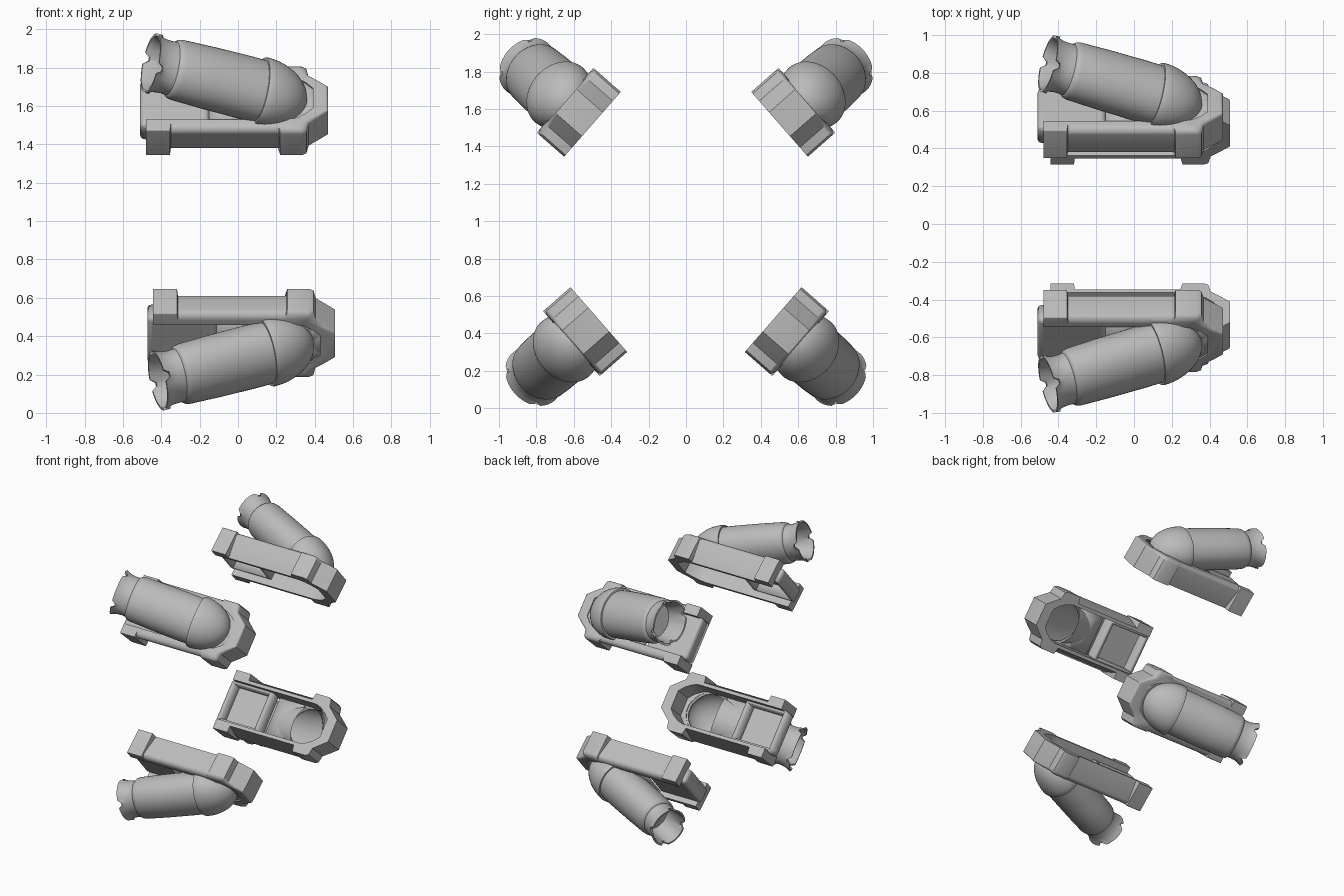
import bpy, bmesh, math
from mathutils import Matrix, Vector

old = bpy.data.objects.get("Cube")
if old:
    bpy.data.objects.remove(old)

grey = bpy.data.materials.new("hull_grey")
grey.use_nodes = True
grey.diffuse_color = (0.5, 0.5, 0.5, 1)
grey.node_tree.nodes["Principled BSDF"].inputs["Base Color"].default_value = (0.5, 0.5, 0.5, 1)

TILT = math.radians(21.3)
AXIS = Vector((-math.cos(TILT), 0, math.sin(TILT)))
UP = Vector((math.sin(TILT), 0, math.cos(TILT)))
SIDE = Vector((0, 1, 0))
SEAM = Vector((0.12, 0, 0.24))
SEGMENTS = 48


def finish(bm, name):
    bmesh.ops.remove_doubles(bm, verts=bm.verts, dist=0.0001)
    bmesh.ops.recalc_face_normals(bm, faces=bm.faces)
    mesh = bpy.data.meshes.new(name)
    bm.to_mesh(mesh)
    bm.free()
    mesh.materials.append(grey)
    return mesh


def skin(bm, rings, closed=True):
    """Join successive vertex rings with quads."""
    for a, b in zip(rings, rings[1:]):
        count = len(a)
        for i in range(count if closed else count - 1):
            j = (i + 1) % count
            bm.faces.new((a[i], a[j], b[j], b[i]))


def revolve(profile, name, notch_from=None, floor=None):
    """Sweep a (distance, radius) profile round the barrel axis as a flattened tube."""
    bm = bmesh.new()
    rings = []
    for dist, radius in profile:
        ring = []
        for i in range(SEGMENTS):
            a = 2 * math.pi * (i + 0.5) / SEGMENTS
            d = dist
            if notch_from and dist > notch_from and i % 12 in (5, 6):
                d = notch_from
            ring.append(bm.verts.new(SEAM + AXIS * d + SIDE * radius * math.cos(a)
                                     + UP * 0.85 * radius * math.sin(a)))
        rings.append(ring)
    skin(bm, rings)
    if floor:
        # Open the underside into the frame
        bmesh.ops.bisect_plane(bm, geom=bm.verts[:] + bm.edges[:] + bm.faces[:],
                               plane_co=(0, 0, floor), plane_no=(0, 0, 1), clear_inner=True)
    return finish(bm, name)


# Hollow domed elbow with a lip over the barrel
dome_profile = [(0.012, 0.17), (0.012, 0.19)]
for k in range(13):
    a = math.pi / 2 * k / 12
    dome_profile.append((-0.25 * math.sin(a), max(0.194 * math.cos(a), 0.0002)))
dome = revolve(dome_profile, "elbow_dome", floor=0.15)

# Barrel with rounded shoulder, open into the dome
barrel = revolve([(-0.01, 0.176), (0.1, 0.178), (0.3, 0.176), (0.47, 0.171),
                  (0.49, 0.166), (0.502, 0.156), (0.506, 0.14)], "barrel")

# Flared, notched and hollow collar
collar = revolve([(0.50, 0.152), (0.53, 0.149), (0.56, 0.151), (0.59, 0.158), (0.617, 0.17),
                  (0.617, 0.156), (0.59, 0.145), (0.50, 0.134), (0.45, 0.13), (0.45, 0.001)],
                 "collar", notch_from=0.59)

# U-shaped frame with waisted sides between its end blocks:
# outer x, half width below, half width above, inner x, inner half width, top, rounding
half = [(-0.48, 0.23, 0.23, -0.48, 0.155, 0.195, 0.1), (-0.355, 0.23, 0.23, -0.355, 0.155, 0.195, 0.1),
        (-0.35, 0.18, 0.222, -0.35, 0.155, 0.195, 0.6), (0.215, 0.18, 0.222, 0.20, 0.155, 0.195, 0.6),
        (0.22, 0.23, 0.23, 0.205, 0.155, 0.195, 0.5), (0.335, 0.23, 0.23, 0.25, 0.155, 0.195, 0.5),
        (0.357, 0.218, 0.218, 0.27, 0.15, 0.195, 0.5), (0.368, 0.165, 0.165, 0.30, 0.14, 0.19, 0.4),
        (0.42, 0.125, 0.125, 0.35, 0.11, 0.19, 0.3), (0.47, 0.085, 0.085, 0.39, 0.07, 0.188, 0.2)]
bm = bmesh.new()
sections = []
for sign, points in ((1, half), (-1, half[::-1])):
    for xo, w_low, w_top, xi, wi, top, soft in points:
        outer, inner = Vector((xo, sign * w_top, 0)), Vector((xi, sign * wi, 0))
        # Quarter-round upper outer edge
        section = [Vector((xo, sign * w_low, 0))]
        for k in range(5):
            a = math.pi / 2 * k / 4
            p = outer.lerp(inner, soft * (1 - math.cos(a)))
            section.append(p + Vector((0, 0, top - 0.06 * soft * (1 - math.sin(a)))))
        section += [inner + Vector((0, 0, top)), inner]
        sections.append([bm.verts.new(p) for p in section])
skin(bm, sections)
bm.faces.new(sections[0])
bm.faces.new(sections[-1])
frame = finish(bm, "frame")

# Deck between the rails, with an opening that follows the dome
bm = bmesh.new()
opening = [(-0.15, 0.18, -0.15, 0), (0, 0.18, 0, 0), (0.05, 0.18, 0.05, 0.09),
           (0.1, 0.18, 0.1, 0.135), (0.2, 0.18, 0.2, 0.16), (0.27, 0.175, 0.27, 0.13),
           (0.36, 0.14, 0.32, 0.08), (0.42, 0.08, 0.34, 0.04), (0.42, 0, 0.345, 0)]
for sign in (1, -1):
    skin(bm, [[bm.verts.new((xo, sign * wo, 0.18)), bm.verts.new((xi, sign * wi, 0.18))]
              for xo, wo, xi, wi in opening], closed=False)
deck = finish(bm, "deck")

# Hollow housing between the rails, open on its inner side
bm = bmesh.new()
bmesh.ops.create_cube(bm, size=1, matrix=Matrix.Translation((-0.33, 0, 0.105))
                      @ Matrix.Diagonal((0.36, 0.33, 0.11, 1)))
bm.normal_update()
bmesh.ops.delete(bm, geom=[f for f in bm.faces if f.normal.z < -0.5], context='FACES')
housing = finish(bm, "end_housing")


def place(mesh, label, matrix, bevel=0, wall=0):
    ob = bpy.data.objects.new(label + "_" + mesh.name, mesh)
    bpy.context.collection.objects.link(ob)
    ob.matrix_world = matrix
    if bevel:
        m = ob.modifiers.new("round_edges", 'BEVEL')
        m.width = bevel
        m.segments = 3
        m.limit_method = 'ANGLE'
        m.angle_limit = math.radians(40)
    if wall:
        m = ob.modifiers.new("wall", 'SOLIDIFY')
        m.thickness = wall
        m.offset = -1
    bpy.ops.object.select_all(action='DESELECT')
    ob.select_set(True)
    bpy.context.view_layer.objects.active = ob
    bpy.ops.object.shade_smooth_by_angle(angle=math.radians(40))


# Four pods, each facing outward from the centre line
lean = math.radians(41.2)
for level, z, shift, up in (("upper", 1.518, 0, 1), ("lower", 0.474, 0.037, -1)):
    for where, sy in (("back", 1), ("front", -1)):
        y = sy * (0.50 if up > 0 else 0.466)
        out = Vector((0, sy * math.cos(lean), up * math.sin(lean)))
        across = out.cross(Vector((1, 0, 0)))
        matrix = Matrix((Vector((1, 0, 0)), across, out)).transposed().to_4x4()
        matrix = Matrix.Translation((shift, y, z)) @ matrix
        label = level + "_" + where
        for mesh in (dome, barrel, collar, frame):
            place(mesh, label, matrix)
        place(deck, label, matrix, wall=0.02)
        place(housing, label, matrix, bevel=0.025, wall=0.03)
